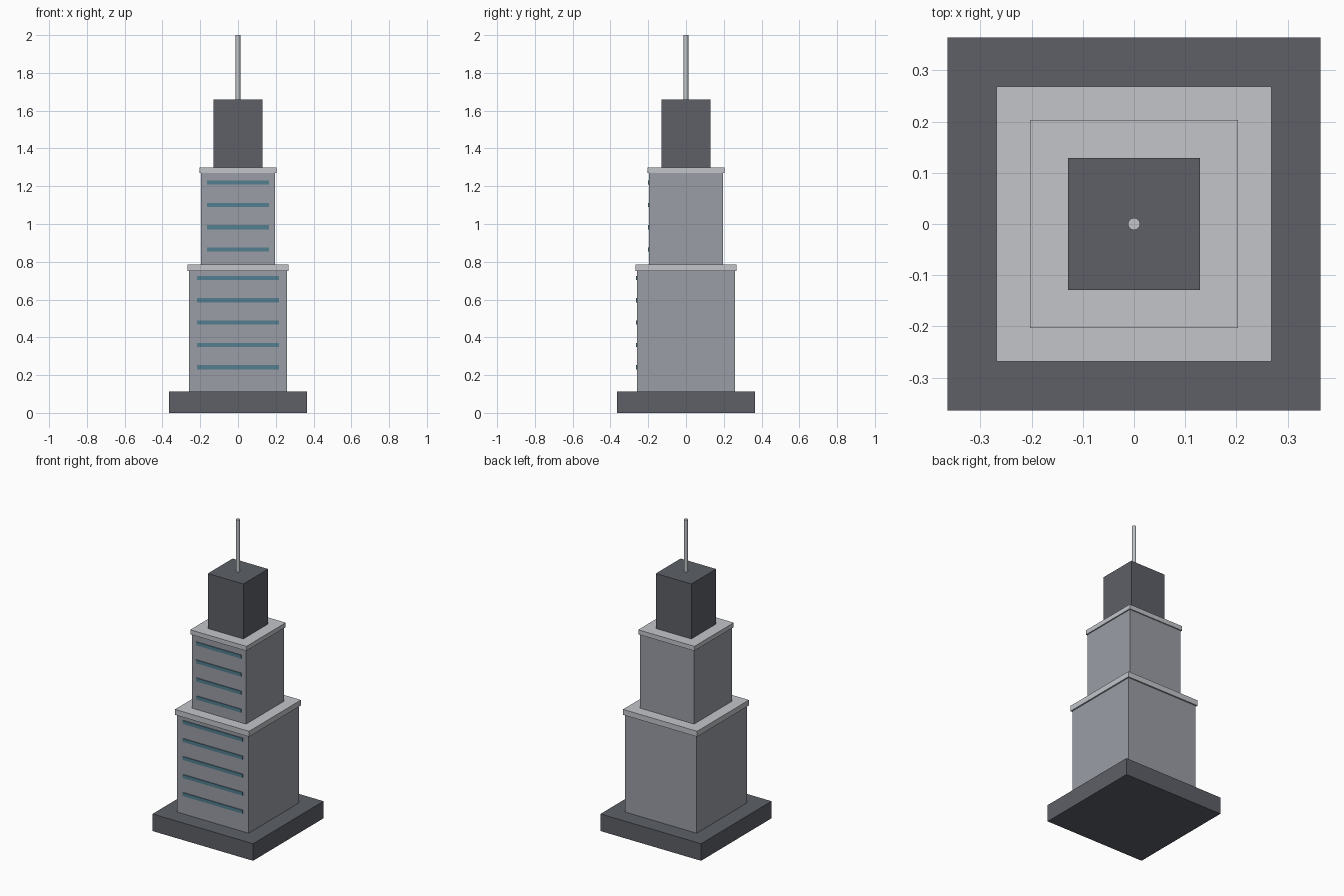
import bpy

cube = bpy.data.objects.get("Cube")
if cube:
    bpy.data.objects.remove(cube, do_unlink=True)


def linear(c):
    c /= 255
    return c / 12.92 if c <= 0.04045 else ((c + 0.055) / 1.055) ** 2.4


def material(name, r, g, b):
    mat = bpy.data.materials.new(name)
    colour = (linear(r), linear(g), linear(b), 1)
    mat.diffuse_color = colour
    mat.use_nodes = True
    mat.node_tree.nodes["Principled BSDF"].inputs["Base Color"].default_value = colour
    return mat


dark = material("dark grey", 93, 96, 103)
stone = material("mid grey", 155, 158, 166)
trim = material("light grey", 194, 197, 202)
glass = material("blue glass", 84, 127, 144)


def box(name, size, bottom, top, mat, y=0):
    """Box of width and depth size, standing between two heights."""
    bpy.ops.mesh.primitive_cube_add(size=1, location=(0, y, (bottom + top) / 2))
    obj = bpy.context.object
    obj.name = name
    obj.scale = (size[0], size[1], top - bottom)
    bpy.ops.object.transform_apply(location=False, rotation=False, scale=True)
    obj.data.materials.append(mat)
    return obj


def window_bands(name, width, wall_y, first, count):
    """Evenly stacked window strips set slightly proud of the front wall."""
    for i in range(count):
        z = first + i * 0.118
        box(f"{name}_{i + 1}", (width, 0.009), z - 0.011, z + 0.011, glass, wall_y - 0.001)


# Stepped tower
box("base_slab", (0.729, 0.729), 0, 0.112, dark)
box("lower_tower", (0.518, 0.518), 0.112, 0.75, stone)
box("lower_ledge", (0.537, 0.537), 0.75, 0.786, trim)
box("upper_tower", (0.392, 0.392), 0.786, 1.27, stone)
box("upper_ledge", (0.407, 0.407), 1.27, 1.3, trim)
box("crown_block", (0.257, 0.257), 1.3, 1.66, dark)

# Front windows
window_bands("lower_window", 0.434, -0.259, 0.242, 5)
window_bands("upper_window", 0.328, -0.196, 0.865, 4)

# Roof mast
bpy.ops.mesh.primitive_cylinder_add(vertices=12, radius=0.012, depth=0.34, location=(0, 0, 1.83))
mast = bpy.context.object
mast.name = "roof_mast"
mast.data.materials.append(trim)
